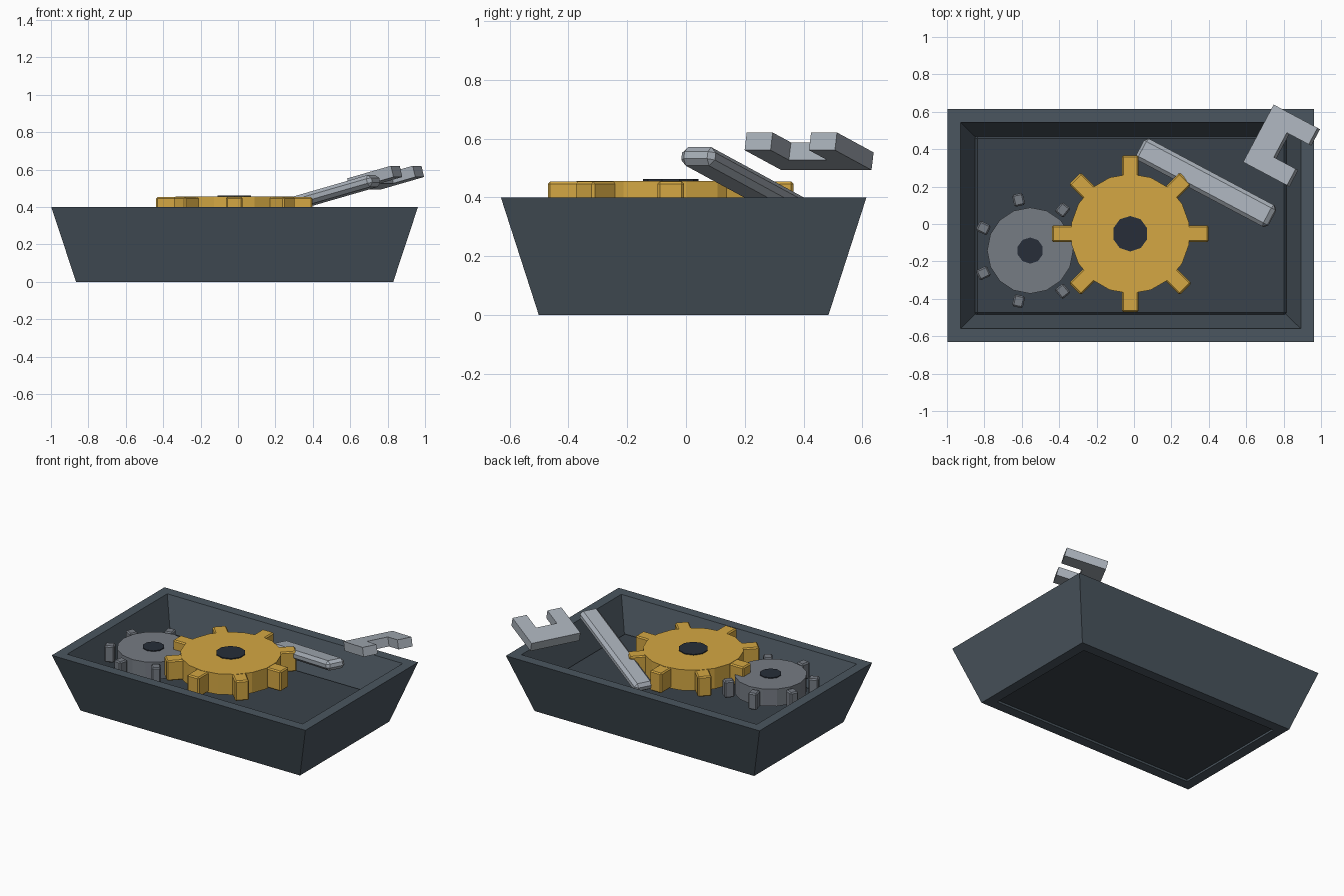
import bpy, bmesh
from math import radians, pi, cos, sin
from mathutils import Matrix, Vector

if "Cube" in bpy.data.objects:
    bpy.data.objects.remove(bpy.data.objects["Cube"])

CX, CY = -0.018, -0.008          # tray centre


def material(name, rgb):
    m = bpy.data.materials.new(name)
    m.diffuse_color = (*rgb, 1)
    m.use_nodes = True
    m.node_tree.nodes["Principled BSDF"].inputs["Base Color"].default_value = m.diffuse_color
    return m


TRAY = material("slate", (0.07, 0.093, 0.115))
FLOOR = material("dark_slate", (0.042, 0.055, 0.069))
GOLD = material("gold", (0.66, 0.39, 0.056))
STEEL = material("steel", (0.18, 0.20, 0.23))
HUB = material("dark_hub", (0.02, 0.027, 0.04))
PALE = material("pale_steel", (0.39, 0.43, 0.48))


def finish(name, bm, mat, matrix=Matrix(), bevel=0):
    bmesh.ops.recalc_face_normals(bm, faces=bm.faces)
    me = bpy.data.meshes.new(name)
    bm.to_mesh(me)
    bm.free()
    me.materials.append(mat)
    ob = bpy.data.objects.new(name, me)
    ob.matrix_world = matrix
    bpy.context.collection.objects.link(ob)
    if bevel:
        mod = ob.modifiers.new("bevel", 'BEVEL')
        mod.width = bevel
        mod.segments = 1
    return ob


def box(name, size, mat, matrix, bevel=0):
    bm = bmesh.new()
    bmesh.ops.create_cube(bm, size=1)
    bmesh.ops.scale(bm, vec=size, verts=bm.verts)
    return finish(name, bm, mat, matrix, bevel)


def disc(name, sides, r, z0, z1, x, y, mat):
    bm = bmesh.new()
    bmesh.ops.create_cone(bm, cap_ends=True, segments=sides, radius1=r, radius2=r, depth=z1 - z0)
    return finish(name, bm, mat, Matrix.Translation((x, y, (z0 + z1) / 2)))


def gear(name, x, y, r, z0, z1, sides, teeth, tooth, tooth_r, hub_r, mat):
    disc(name + "_body", sides, r, z0, z1, x, y, mat)
    disc(name + "_hub", 10, hub_r, z0 - 0.006, z1 + 0.006, x, y, HUB)
    for i in range(teeth):
        m = (Matrix.Translation((x, y, (z0 + z1) / 2)) @ Matrix.Rotation(2 * pi * i / teeth, 4, 'Z')
             @ Matrix.Translation((tooth_r, 0, 0)))
        box(f"{name}_tooth_{i + 1}", (*tooth, z1 - z0 - 0.004), mat, m, 0.008)


# tray walls: four loops joined into a tapered, hollow frame
bm = bmesh.new()
loops = []
for hx, hy, z in ((0.848, 0.493, 0), (0.98, 0.622, 0.4), (0.91, 0.552, 0.4), (0.778, 0.423, 0)):
    loops.append([bm.verts.new((CX + sx * hx, CY + sy * hy, z))
                  for sx, sy in ((-1, -1), (1, -1), (1, 1), (-1, 1))])
for a, b in zip(loops, loops[1:] + loops[:1]):
    for i in range(4):
        j = (i + 1) % 4
        bm.faces.new((a[i], a[j], b[j], b[i]))
finish("tray_walls", bm, TRAY)

# tray floor
box("tray_floor", (1.67, 0.96, 0.16), FLOOR, Matrix.Translation((CX, CY, 0.1)), 0.015)

# gears
gear("large_gear", -0.02, -0.052, 0.32, 0.312, 0.456, 18, 8, (0.15, 0.09), 0.343, 0.095, GOLD)
gear("small_gear", -0.555, -0.142, 0.23, 0.27, 0.39, 16, 7, (0.065, 0.058), 0.278, 0.07, STEEL)

# wrench: tilted handle and open jaw
tilt = Matrix.Rotation(radians(-28), 4, 'Z') @ Matrix.Rotation(radians(-14.3), 4, 'Y')
box("wrench_handle", (0.82, 0.13, 0.065), PALE, Matrix.Translation((0.386, 0.22, 0.443)) @ tilt, 0.02)

half = [(-0.137, -0.174), (0.137, -0.174), (0.137, -0.074), (0, -0.074)]
outline = half + [(u, -v) for u, v in reversed(half)]
bm = bmesh.new()
face = bm.faces.new([bm.verts.new((u, v, -0.031)) for u, v in outline])
ext = bmesh.ops.extrude_face_region(bm, geom=[face])
bmesh.ops.translate(bm, vec=(0, 0, 0.062),
                    verts=[g for g in ext["geom"] if isinstance(g, bmesh.types.BMVert)])
finish("wrench_jaw", bm, PALE, Matrix.Translation((0.789, 0.419, 0.557)) @ tilt)
